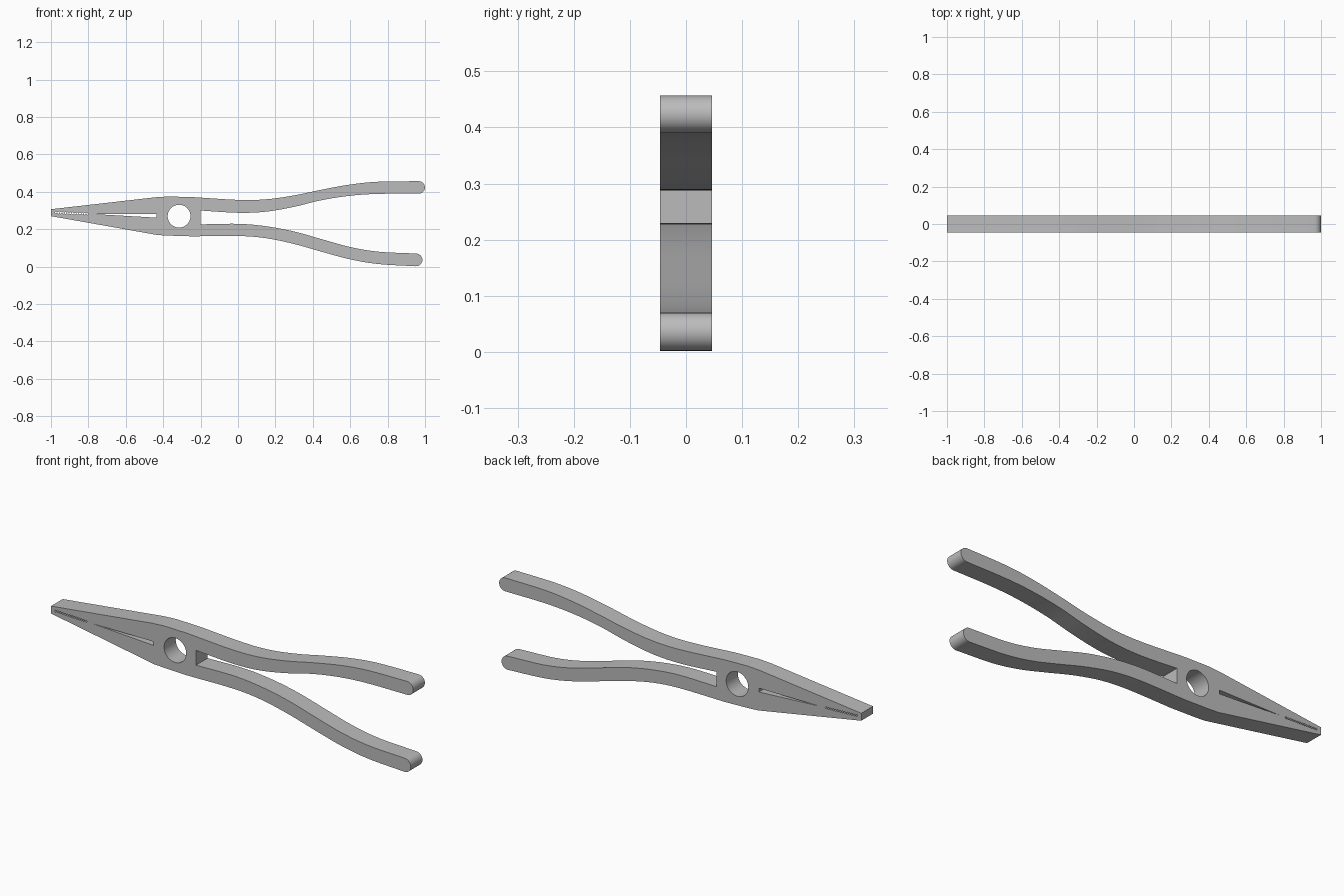
import bpy
import bmesh
import math
from mathutils import Vector

if "Cube" in bpy.data.objects:
    bpy.data.objects.remove(bpy.data.objects["Cube"])

HALF_DEPTH = 0.046
TEETH = 14

steel = bpy.data.materials.new("grey steel")
steel.use_nodes = True
steel.diffuse_color = (0.5, 0.5, 0.5, 1)
steel.node_tree.nodes["Principled BSDF"].inputs["Base Color"].default_value = steel.diffuse_color


def spline(points, steps=6):
    """Smooth path through the given points (Catmull-Rom)."""
    p = [Vector(q) for q in points]
    p = [2 * p[0] - p[1]] + p + [2 * p[-1] - p[-2]]
    path = []
    for a, b, c, d in zip(p, p[1:], p[2:], p[3:]):
        for i in range(steps):
            t = i / steps
            path.append(0.5 * (2 * b + (c - a) * t + (2 * a - 5 * b + 4 * c - d) * t**2
                               + (3 * b - a - 3 * c + d) * t**3))
    return path + [p[-2]]


def round_end(start, end, side, steps=14):
    """Half circle bulging towards +x from start to end."""
    start, end = Vector(start), Vector(end)
    middle = (start + end) / 2
    radius = (end - start).length / 2
    angles = [math.pi * (i / steps - 0.5) for i in range(1, steps)]
    return [middle + radius * Vector((math.cos(a), side * math.sin(a))) for a in angles]


def teeth(side):
    """Zigzag biting edge, running from the slot towards the tip."""
    edge = []
    for i in range(2 * TEETH + 1):
        t = i / (2 * TEETH)
        edge.append((-0.8 - 0.18 * t, 0.282 + 0.007 * t + side * 0.006 * (i % 2)))
    return edge


def prism(name, outline, front, back):
    """Solid made by pushing an x-z outline from front to back."""
    bm = bmesh.new()
    face = bm.faces.new([bm.verts.new((p[0], front, p[1])) for p in outline])
    moved = bmesh.ops.extrude_face_region(bm, geom=[face])["geom"]
    verts = [v for v in moved if isinstance(v, bmesh.types.BMVert)]
    bmesh.ops.translate(bm, verts=verts, vec=(0, back - front, 0))
    bmesh.ops.recalc_face_normals(bm, faces=bm.faces)
    mesh = bpy.data.meshes.new(name)
    bm.to_mesh(mesh)
    bm.free()
    mesh.materials.append(steel)
    obj = bpy.data.objects.new(name, mesh)
    bpy.context.collection.objects.link(obj)
    return obj


def cut_and_smooth(obj, cutters):
    bpy.ops.object.select_all(action="DESELECT")
    bpy.context.view_layer.objects.active = obj
    obj.select_set(True)
    for cutter in cutters:
        mod = obj.modifiers.new("cut", "BOOLEAN")
        mod.operation = "DIFFERENCE"
        mod.solver = "EXACT"
        mod.object = cutter
        bpy.ops.object.modifier_apply(modifier=mod.name)
    bpy.ops.object.shade_smooth_by_angle(angle=math.radians(30))


# Corners shared by both halves around the pivot
jaw_top, handle_top = (-0.375, 0.375), (-0.245, 0.372)
jaw_bottom, handle_bottom = (-0.375, 0.166), (-0.245, 0.162)
slot_top, slot_bottom, slot_tip = (-0.435, 0.281), (-0.435, 0.262), (-0.77, 0.281)
gap_top, gap_bottom = (-0.2, 0.3), (-0.2, 0.226)
tip_middle = (-1, 0.289)

# Handle edges
upper_inner = spline([gap_top, (0, 0.288), (0.15, 0.294), (0.3, 0.32), (0.45, 0.356),
                      (0.6, 0.379), (0.75, 0.389), (0.966, 0.39)])
upper_outer = spline([(0.966, 0.457), (0.75, 0.454), (0.6, 0.439), (0.45, 0.412),
                      (0.3, 0.381), (0.15, 0.36), (0, 0.357), handle_top])
lower_inner = spline([gap_bottom, (0, 0.229), (0.15, 0.216), (0.3, 0.188), (0.45, 0.146),
                      (0.6, 0.105), (0.75, 0.08), (0.952, 0.07)])
lower_outer = spline([(0.952, 0.002), (0.75, 0.014), (0.6, 0.039), (0.45, 0.079),
                      (0.3, 0.121), (0.15, 0.152), (0, 0.164), handle_bottom])

# Upper jaw with lower handle
first_half = prism("upper_jaw_and_lower_handle", [
    (-1, 0.307), (-0.44, 0.371), jaw_top, handle_top, gap_top,
    *lower_inner, *reversed(round_end(lower_outer[0], lower_inner[-1], 1)), *lower_outer,
    jaw_bottom, slot_bottom, slot_top, slot_tip, *teeth(1), tip_middle,
], -HALF_DEPTH, HALF_DEPTH)

# Lower jaw with upper handle
second_half = prism("lower_jaw_and_upper_handle", [
    (-1, 0.27), (-0.43, 0.169), jaw_bottom, handle_bottom, gap_bottom,
    *upper_inner, *round_end(upper_inner[-1], upper_outer[0], 1), *upper_outer,
    jaw_top, slot_top, slot_bottom, slot_tip, *teeth(-1), tip_middle,
], -HALF_DEPTH, HALF_DEPTH)

# Lap joint: each half keeps only its own layer at the pivot
back_lap = prism("back_lap_cutter", [
    slot_top, jaw_top, (-0.375, 0.5), (-0.1, 0.5), gap_bottom,
    handle_bottom, (-0.245, 0.1), (-0.435, 0.1)], 0, 0.1)
front_lap = prism("front_lap_cutter", [
    slot_bottom, jaw_bottom, (-0.375, 0.1), (-0.1, 0.1), gap_top,
    handle_top, (-0.245, 0.5), (-0.435, 0.5)], -0.1, 0)

# Pivot bore
bore = prism("bore_cutter", [
    (-0.315 + 0.061 * math.cos(a), 0.27 + 0.061 * math.sin(a))
    for a in (math.tau * i / 48 for i in range(48))], -0.1, 0.1)

cut_and_smooth(first_half, [back_lap, bore])
cut_and_smooth(second_half, [front_lap, bore])
for cutter in (back_lap, front_lap, bore):
    cutter.hide_render = True
    cutter.hide_set(True)
